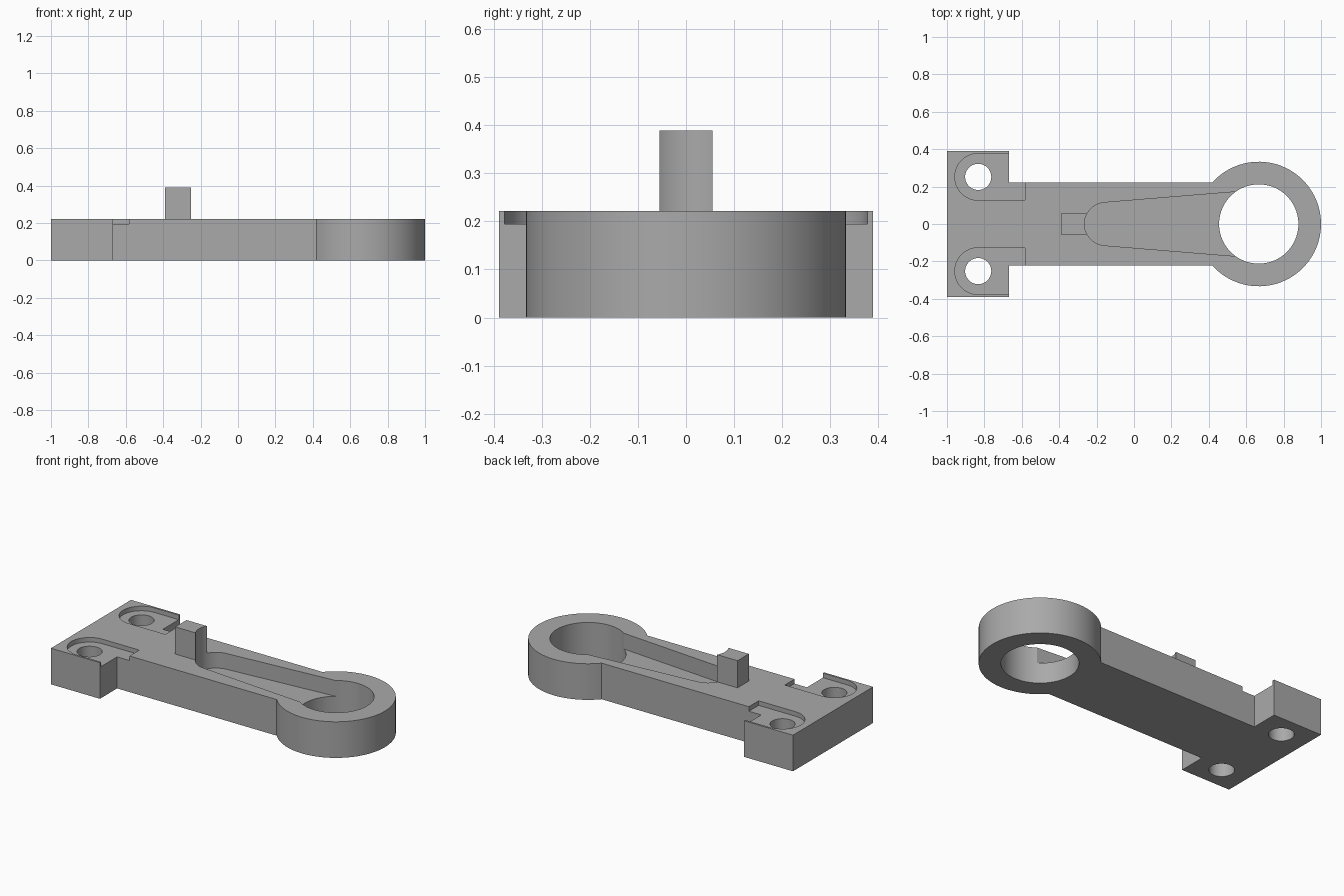
import bpy, bmesh, math

cube = bpy.data.objects.get("Cube")
if cube:
    bpy.data.objects.remove(cube, do_unlink=True)

TOP = 0.222            # plate thickness
RING_X = 0.667         # centre of the large eye
HOLE_X, HOLE_Y = -0.833, 0.252

grey = bpy.data.materials.new("plain grey")
grey.diffuse_color = (0.4, 0.4, 0.4, 1)
grey.use_nodes = True
grey.node_tree.nodes["Principled BSDF"].inputs["Base Color"].default_value = (0.4, 0.4, 0.4, 1)


def arc(cx, cy, r, start, end, n):
    """Points on an arc, angles in degrees."""
    angles = [math.radians(start + (end - start) * i / n) for i in range(n + 1)]
    return [(cx + r * math.cos(a), cy + r * math.sin(a)) for a in angles]


def prism(name, outline, z0, z1):
    """Extrude a counter-clockwise outline from z0 to z1."""
    bm = bmesh.new()
    base = bm.faces.new([bm.verts.new((x, y, z0)) for x, y in outline])
    new = bmesh.ops.extrude_face_region(bm, geom=[base])["geom"]
    verts = [v for v in new if isinstance(v, bmesh.types.BMVert)]
    bmesh.ops.translate(bm, verts=verts, vec=(0, 0, z1 - z0))
    bmesh.ops.recalc_face_normals(bm, faces=bm.faces)
    mesh = bpy.data.meshes.new(name)
    bm.to_mesh(mesh)
    bm.free()
    mesh.materials.append(grey)
    obj = bpy.data.objects.new(name, mesh)
    bpy.context.collection.objects.link(obj)
    return obj


def combine(target, tool, operation):
    """Apply a boolean and remove the tool."""
    tool.hide_render = True
    mod = target.modifiers.new(tool.name, "BOOLEAN")
    mod.object, mod.operation, mod.solver = tool, operation, "EXACT"
    bpy.context.view_layer.objects.active = target
    bpy.ops.object.modifier_apply(modifier=mod.name)
    bpy.data.objects.remove(tool, do_unlink=True)


# Plate outline: mounting foot, straight arm and round eye
R, HALF = 0.333, 0.222
meet = math.degrees(math.asin(HALF / R))
outline = [(-0.667, HALF), (-0.667, 0.389), (-1, 0.389), (-1, -0.389),
           (-0.667, -0.389), (-0.667, -HALF)]
outline += arc(RING_X, 0, R, -180 + meet, 180 - meet, 72)
arm = prism("lever_arm", outline, 0, TOP)

# Stop post
post = prism("stop_post", [(-0.389, -0.055), (-0.2, -0.055), (-0.2, 0.055), (-0.389, 0.055)],
             0.1, 0.389)
combine(arm, post, "UNION")

# Tapered channel, rounded at the post and opening into the eye
tilt = 4.7
channel = arc(-0.15, 0, 0.115, 90 + tilt, 270 - tilt, 24)
end_y = 0.115 + (RING_X + 0.15) * math.tan(math.radians(tilt))
channel += [(RING_X, -end_y), (RING_X, end_y)]
combine(arm, prism("channel_cutter", channel, 0.125, 0.6), "DIFFERENCE")

# Eye bore
combine(arm, prism("bore_cutter", arc(RING_X, 0, 0.212, 0, 355, 71), -0.1, 0.6), "DIFFERENCE")

# Bolt holes with round-ended pockets
for side in (-1, 1):
    y = side * HOLE_Y
    pocket = arc(HOLE_X, y, 0.125, 90, 270, 24) + [(-0.583, y - 0.125), (-0.583, y + 0.125)]
    combine(arm, prism("pocket_cutter", pocket, 0.194, 0.3), "DIFFERENCE")
    hole = arc(HOLE_X, y, 0.07, 0, 350, 35)
    combine(arm, prism("bolt_hole_cutter", hole, -0.1, 0.3), "DIFFERENCE")

# Smooth the round walls, keep the edges crisp
bpy.ops.object.select_all(action="DESELECT")
arm.select_set(True)
bpy.context.view_layer.objects.active = arm
bpy.ops.object.shade_smooth_by_angle(angle=math.radians(30))
